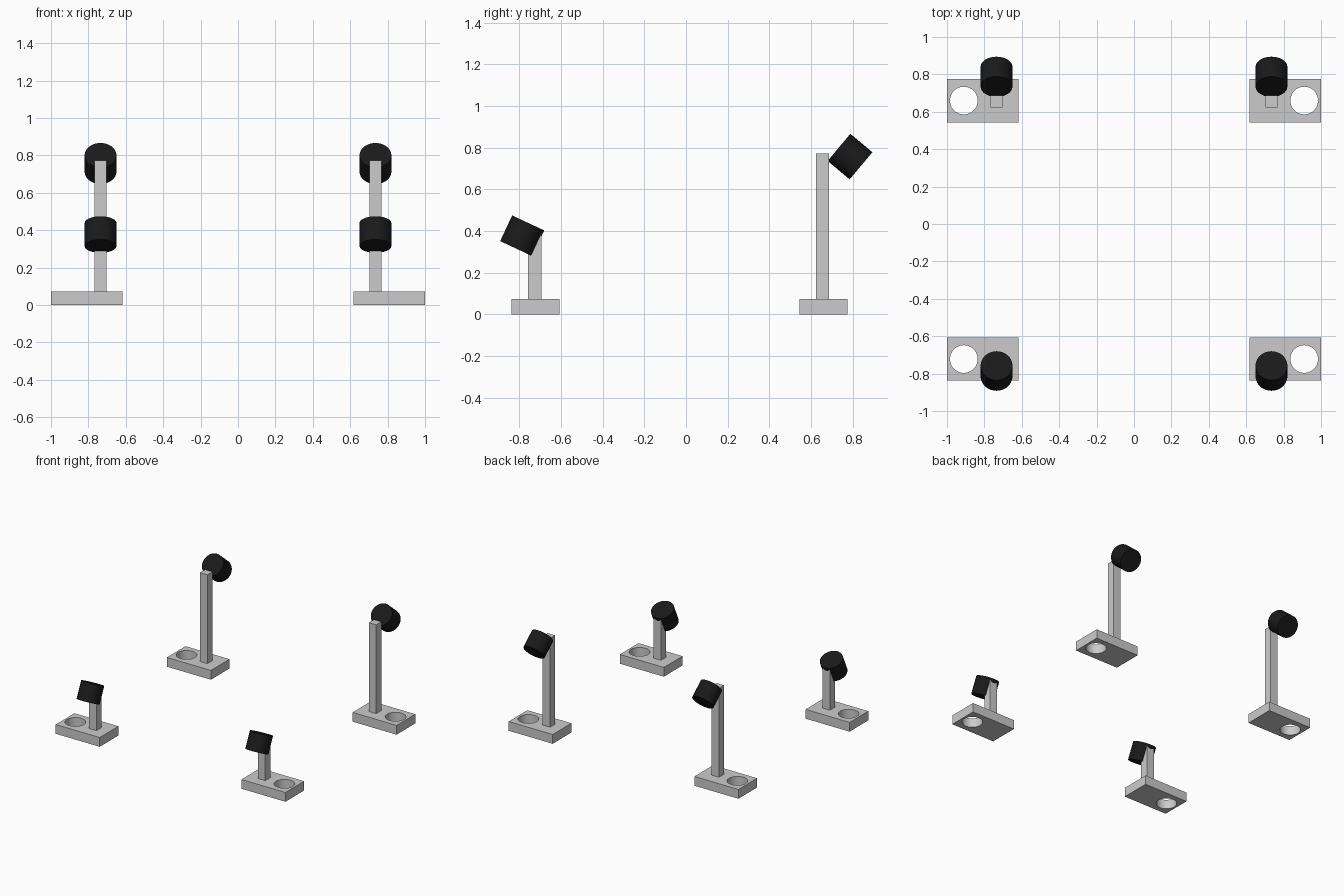
import bpy
from math import radians
from mathutils import Vector

if "Cube" in bpy.data.objects:
    bpy.data.objects.remove(bpy.data.objects["Cube"])

black = bpy.data.materials.new("lamp_black")
black.diffuse_color = (0.01, 0.01, 0.01, 1)
black.use_nodes = True
black.node_tree.nodes["Principled BSDF"].inputs["Base Color"].default_value = black.diffuse_color


def box(name, lo, hi):
    lo, hi = Vector(lo), Vector(hi)
    bpy.ops.mesh.primitive_cube_add(size=1, location=(lo + hi) / 2)
    ob = bpy.context.object
    ob.name = name
    ob.scale = hi - lo
    bpy.ops.object.transform_apply(location=False, rotation=False, scale=True)
    return ob


def cylinder(name, loc, r, depth, tilt=0):
    bpy.ops.mesh.primitive_cylinder_add(vertices=40, radius=r, depth=depth,
                                        location=loc, rotation=(tilt, 0, 0))
    ob = bpy.context.object
    ob.name = name
    bpy.ops.object.shade_smooth_by_angle(angle=radians(30))
    return ob


def stand(name, side, base_y, post_y, post_top, head_y, head_z, tilt, head_len):
    # base plate with a round through hole at its outer end
    x0, x1 = sorted((side * 0.617, side * 1.0))
    base = box(name + "_base", (x0, base_y - 0.116, 0), (x1, base_y + 0.116, 0.073))
    hole = cylinder("hole_cutter", (side * 0.91, base_y, 0.036), 0.074, 0.3)
    hole.hide_render = True
    cut = base.modifiers.new("hole", "BOOLEAN")
    cut.object = hole
    cut.solver = 'EXACT'
    bpy.context.view_layer.objects.active = base
    bpy.ops.object.modifier_apply(modifier=cut.name)
    bpy.data.objects.remove(hole)

    # square upright
    px = side * 0.735
    box(name + "_post", (px - 0.032, post_y - 0.032, 0.073),
        (px + 0.032, post_y + 0.032, post_top))

    # tilted black drum
    head = cylinder(name + "_head", (px, head_y, head_z), 0.085, head_len, tilt)
    head.data.materials.append(black)


for side, tag in ((-1, "left"), (1, "right")):
    stand("front_" + tag, side, -0.722, -0.725, 0.40, -0.786, 0.377, radians(-25), 0.136)
    stand("back_" + tag, side, 0.66, 0.655, 0.772, 0.787, 0.757, radians(50), 0.138)
